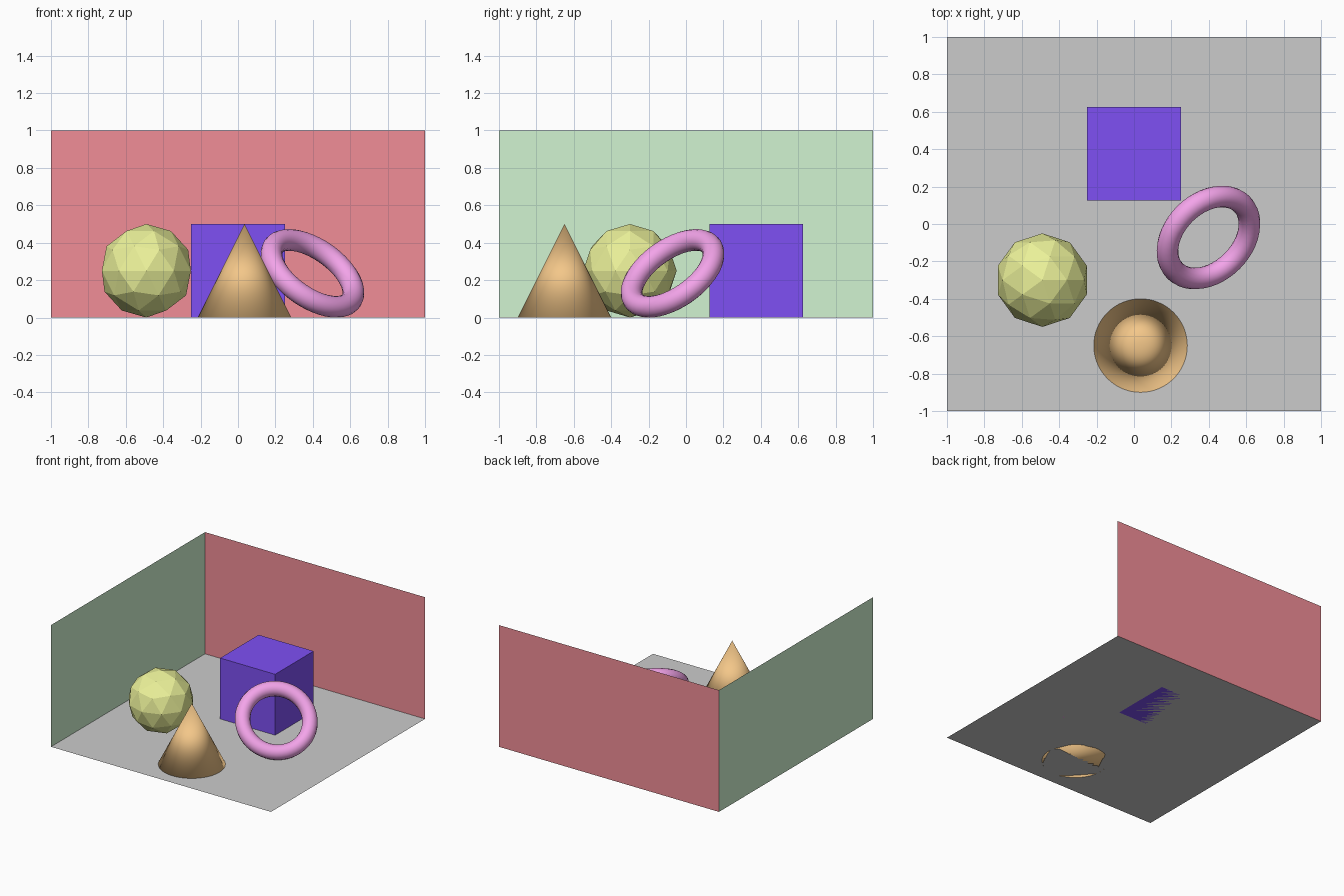
import bpy
from math import pi

if "Cube" in bpy.data.objects:
    bpy.data.objects.remove(bpy.data.objects["Cube"])


def finish(name, colour=None, smooth=False):
    """Name the active object, shade it and give it a colour."""
    ob = bpy.context.active_object
    ob.name = ob.data.name = name
    if smooth:
        bpy.ops.object.shade_smooth()
    if colour:
        mat = bpy.data.materials.new(name + "_colour")
        mat.diffuse_color = (*colour, 1.0)
        mat.use_nodes = True
        mat.node_tree.nodes["Principled BSDF"].inputs["Base Color"].default_value = mat.diffuse_color
        ob.data.materials.append(mat)
    return ob


def panel(name, loc, rot, size, colour=None):
    """Flat rectangle facing into the room."""
    bpy.ops.mesh.primitive_plane_add(size=1, location=loc, rotation=rot)
    ob = finish(name, colour)
    ob.scale = (*size, 1)
    return ob


# Room: floor, back wall and left wall
panel("floor", (0, 0, 0), (0, 0, 0), (2, 2))
panel("back_wall", (0, 1, 0.5), (pi / 2, 0, 0), (2, 1), (0.88, 0.27, 0.31))
panel("left_wall", (-1, 0, 0.5), (0, pi / 2, 0), (1, 2), (0.64, 0.9, 0.64))

# Cube
bpy.ops.mesh.primitive_cube_add(size=0.5, location=(0, 0.375, 0.25))
finish("cube", (0.21, 0.08, 0.9))

# Faceted ball
bpy.ops.mesh.primitive_ico_sphere_add(subdivisions=2, radius=0.25,
                                      location=(-0.49, -0.30, 0.25))
finish("faceted_ball", (0.83, 0.88, 0.32))

# Cone, smooth all over
bpy.ops.mesh.primitive_cone_add(vertices=64, radius1=0.25, radius2=0, depth=0.5,
                                location=(0.035, -0.65, 0.25))
finish("cone", (0.9, 0.57, 0.25), smooth=True)

# Ring, tipped towards the front right
bpy.ops.mesh.primitive_torus_add(major_radius=0.253, minor_radius=0.058,
                                 major_segments=48, minor_segments=16,
                                 location=(0.398, -0.072, 0.236),
                                 rotation=(pi / 4, 0, pi / 4))
finish("ring", (0.9, 0.37, 0.82), smooth=True)
